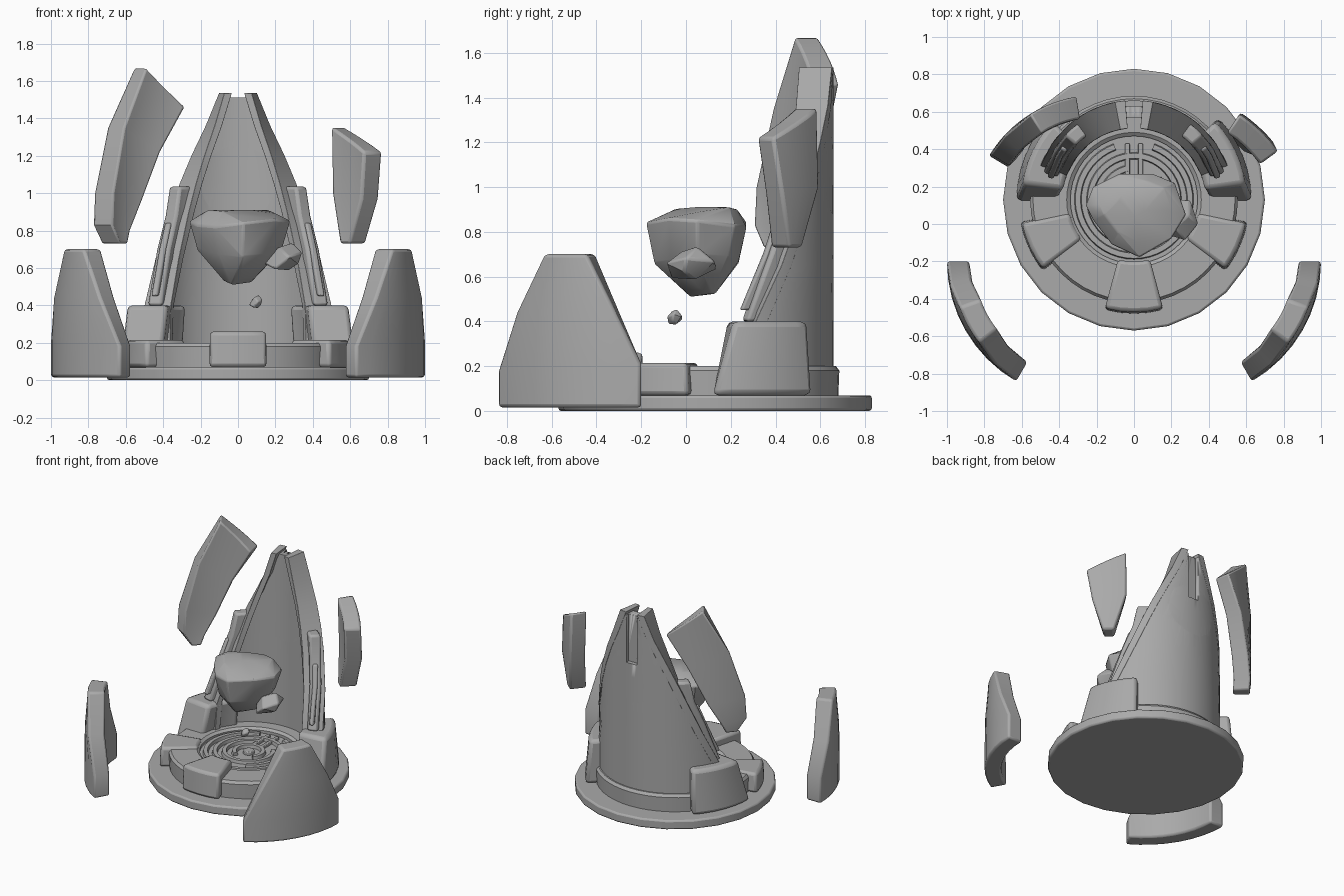
import bpy, bmesh, math
from mathutils import Vector

if "Cube" in bpy.data.objects:
    bpy.data.objects.remove(bpy.data.objects["Cube"])

stone = bpy.data.materials.new("grey stone")
stone.diffuse_color = (0.4, 0.4, 0.4, 1)
stone.use_nodes = True
stone.node_tree.nodes["Principled BSDF"].inputs["Base Color"].default_value = stone.diffuse_color
C = (0, 0.13)  # centre of the round platform


def finish(name, bm, bevel=0.015, angle=35):
    bmesh.ops.recalc_face_normals(bm, faces=bm.faces)
    me = bpy.data.meshes.new(name)
    bm.to_mesh(me)
    bm.free()
    me.materials.append(stone)
    ob = bpy.data.objects.new(name, me)
    bpy.context.collection.objects.link(ob)
    bpy.ops.object.select_all(action='DESELECT')
    ob.select_set(True)
    bpy.context.view_layer.objects.active = ob
    if bevel:
        m = ob.modifiers.new("bevel", 'BEVEL')
        m.width, m.segments, m.limit_method, m.angle_limit = bevel, 2, 'ANGLE', math.radians(40)
    bpy.ops.object.shade_smooth_by_angle(angle=math.radians(angle))
    return ob


def shell(name, c, thick, rows, cols=8, mirror=False, bevel=0.015):
    """Curved slab. Each row: start angle, z, end angle, z, outer radius."""
    bm = bmesh.new()
    grid = []
    for a0, z0, a1, z1, r in rows:
        line = []
        for i in range(cols + 1):
            t = i / cols
            a, z = math.radians(a0 + (a1 - a0) * t), z0 + (z1 - z0) * t
            s = -1 if mirror else 1
            line.append([bm.verts.new((s * (c[0] + q * math.cos(a)), c[1] + q * math.sin(a), z))
                         for q in (r, r - thick)])
        grid.append(line)
    n = len(rows) - 1
    for j in range(n):
        for i in range(cols):
            for k in (0, 1):
                bm.faces.new([grid[j][i][k], grid[j][i + 1][k], grid[j + 1][i + 1][k], grid[j + 1][i][k]])
        for i in (0, cols):
            bm.faces.new([grid[j][i][0], grid[j][i][1], grid[j + 1][i][1], grid[j + 1][i][0]])
    for j in (0, n):
        for i in range(cols):
            bm.faces.new([grid[j][i][0], grid[j][i + 1][0], grid[j][i + 1][1], grid[j][i][1]])
    return finish(name, bm, bevel)


def lathe(name, profile, steps=48, start=0, sweep=360, bevel=0.0):
    """Closed profile of (radius, z) turned about the platform centre."""
    bm = bmesh.new()
    full = sweep == 360
    rings = []
    for i in range(steps if full else steps + 1):
        a = math.radians(start + sweep * i / steps)
        rings.append([bm.verts.new((C[0] + r * math.cos(a), C[1] + r * math.sin(a), z)) for r, z in profile])
    m = len(profile)
    for i in range(steps):
        p, q = rings[i], rings[(i + 1) % len(rings)]
        for k in range(m):
            bm.faces.new([p[k], p[(k + 1) % m], q[(k + 1) % m], q[k]])
    if not full:
        bm.faces.new(rings[0])
        bm.faces.new(rings[-1])
    return finish(name, bm, bevel)


def disc(name, r, z0, z1, sides, bevel):
    bm = bmesh.new()
    bmesh.ops.create_cone(bm, cap_ends=True, segments=sides, radius1=r, radius2=r, depth=z1 - z0)
    bmesh.ops.translate(bm, verts=bm.verts, vec=(C[0], C[1], (z0 + z1) / 2))
    return finish(name, bm, bevel)


def rock(name, points, bevel):
    bm = bmesh.new()
    for p in points:
        bm.verts.new(p)
    out = bmesh.ops.convex_hull(bm, input=bm.verts)
    bmesh.ops.delete(bm, geom=[v for v in bm.verts if not v.link_faces], context='VERTS')
    return finish(name, bm, bevel, 30)


# Platform: base plate, kerb ring, sunken floor with carved rings
disc("base_plate", 0.70, 0.0, 0.07, 24, 0.012)
lathe("kerb_ring", [(0.34, 0.06), (0.55, 0.06), (0.555, 0.18), (0.54, 0.2), (0.36, 0.2), (0.34, 0.185)])
disc("floor", 0.36, 0.06, 0.165, 48, 0)
for i, (r, start, sweep) in enumerate([(0.30, 110, 320), (0.235, -60, 310), (0.17, 100, 300), (0.10, -40, 280)]):
    lathe(f"floor_ridge_{i}", [(r - 0.02, 0.16), (r + 0.02, 0.16), (r + 0.014, 0.188), (r - 0.014, 0.188)],
          40, start, sweep)
disc("floor_boss", 0.04, 0.16, 0.19, 20, 0.006)
for s in (-1, 1):
    bm = bmesh.new()
    bmesh.ops.create_cube(bm, size=1)
    for v in bm.verts:
        v.co = Vector((v.co.x * 0.025 + s * 0.035, v.co.y * 0.2 + 0.33, v.co.z * 0.03 + 0.172))
    finish("floor_channel", bm, 0.005)

# Kerb blocks and tall buttresses
shell("front_block", C, 0.27, [(-105, 0.07, -75, 0.07, 0.61), (-105, 0.26, -75, 0.26, 0.60)], 4, bevel=0.02)
for side, mir in (("right", False), ("left", True)):
    shell(side + "_block", C, 0.26, [(-38, 0.07, -11, 0.07, 0.62), (-37, 0.215, -12, 0.215, 0.61)], 4, mir, 0.02)
    shell(side + "_buttress", C, 0.22, [(-1, 0.07, 44, 0.07, 0.63), (8, 0.4, 44, 0.4, 0.60)], 6, mir, 0.025)

# Back wall: (height, half angle measured from the back), tapering to the top
wall_edge = [(0.07, 74), (0.4, 70), (0.65, 56), (0.9, 43.5), (1.05, 36), (1.2, 28), (1.36, 19), (1.51, 11)]
wall = shell("back_wall", C, 0.09, [(90 - h, z, 90 + h, z, 0.53) for z, h in wall_edge], 24, bevel=0)
rims = [shell(n, C, 0.15, [(90 - h, z, 96 - h, z, 0.532) for z, h in wall_edge[:-1] + [(1.535, 11)]], 2, m, 0.012)
        for n, m in (("right_rim", False), ("left_rim", True))]


def cut(targets, cutter):
    cutter.hide_render = True
    cutter.hide_set(True)
    for ob in targets:
        m = ob.modifiers.new("cut", 'BOOLEAN')
        m.operation, m.object, m.solver = 'DIFFERENCE', cutter, 'EXACT'
        if len(ob.modifiers) > 1:
            ob.modifiers.move(len(ob.modifiers) - 1, 0)


# Round window and the slot behind the peak
bm = bmesh.new()
bmesh.ops.create_cone(bm, cap_ends=True, segments=28, radius1=0.2, radius2=0.2, depth=0.6)
for v in bm.verts:
    v.co = Vector((v.co.x, v.co.z + 0.6, v.co.y + 1.055))
cut([wall] + rims, finish("window_cutter", bm, 0))
bm = bmesh.new()
bmesh.ops.create_cube(bm, size=1)
for v in bm.verts:
    v.co = Vector((v.co.x * 0.09, v.co.y * 0.1 + 0.68, v.co.z * 0.5 + 1.4))
cut([wall], finish("slot_cutter", bm, 0))

# Fins and slim bars along the wall edges
fin = [(0.40, 62, 74), (0.7, 46, 60), (0.88, 38, 51), (1.035, 35, 47)]
bar = [(0.45, 71, 76), (0.7, 57, 62), (0.84, 50, 55)]
for side, mir in (("right", False), ("left", True)):
    shell(side + "_fin", C, 0.08, [(90 - b, z, 90 - a, z, 0.505) for z, a, b in fin], 2, mir)
    shell(side + "_bar", C, 0.035, [(90 - b, z, 90 - a, z, 0.48) for z, a, b in bar], 1, mir, 0.01)

# Free-standing front panels
for side, mir in (("right", False), ("left", True)):
    shell(side + "_panel", (0.26, -0.2), 0.12,
          [(-60, 0.015, 0, 0.015, 0.74), (-60, 0.18, 0, 0.21, 0.74), (-49.5, 0.44, -9, 0.44, 0.735),
           (-37.5, 0.70, -20, 0.70, 0.715)], 8, mir)

# Floating wall shards
shell("left_shard", (-0.2, 0.02), 0.12,
      [(122, 1.67, 99, 1.46, 0.67), (138, 1.35, 113, 1.22, 0.67), (148, 1.0, 125, 0.95, 0.67),
       (149, 0.83, 133, 0.8, 0.67), (143, 0.73, 136, 0.73, 0.66)], 6)
shell("right_shard", (0.1, -0.1), 0.12,
      [(56, 1.355, 36, 1.22, 0.83), (56, 1.0, 39, 0.97, 0.84), (50, 0.73, 44, 0.73, 0.81)], 4)

# Floating boulder, small rock and pebble
outline = [(-0.26, 0.1), (-0.22, 0.2), (-0.08, 0.27), (0.1, 0.27), (0.22, 0.22), (0.28, 0.05),
           (0.2, -0.08), (0.03, -0.18), (-0.12, -0.11), (-0.22, 0.02)]
layers = [(1.0, 0.84, 0), (0.84, 0.68, 0), (0.32, 0.54, 0.01), (0.72, 0.89, 0.02), (0.3, 0.91, 0.06)]
pts = [(x * s, 0.05 + (y - 0.05) * s + dy, z + 0.02 * math.sin(5 * i + 9 * s))
       for s, z, dy in layers for i, (x, y) in enumerate(outline)]
rock("boulder", [(x, y, min(z, 0.91)) for x, y, z in pts] + [(-0.03, 0.02, 0.51)], 0.01)


def lump(name, c, size, bevel):
    shape = [(-1, 0, -0.5), (-0.4, -0.8, -0.9), (0.3, -1, 0), (1, -0.2, 0.3), (0.5, 0.2, 1), (-0.2, -0.4, 0.7),
             (0.6, 0.9, 0.1), (-0.5, 1, -0.3), (0.3, 0.1, -1), (-0.4, 0.6, 0.5), (0.8, -0.3, -0.5)]
    rock(name, [tuple(c[k] + p[k] * size[k] for k in range(3)) for p in shape], bevel)


lump("small_rock", (0.24, 0.025, 0.66), (0.105, 0.115, 0.075), 0.01)
lump("pebble", (0.095, -0.05, 0.42), (0.036, 0.036, 0.036), 0.006)
